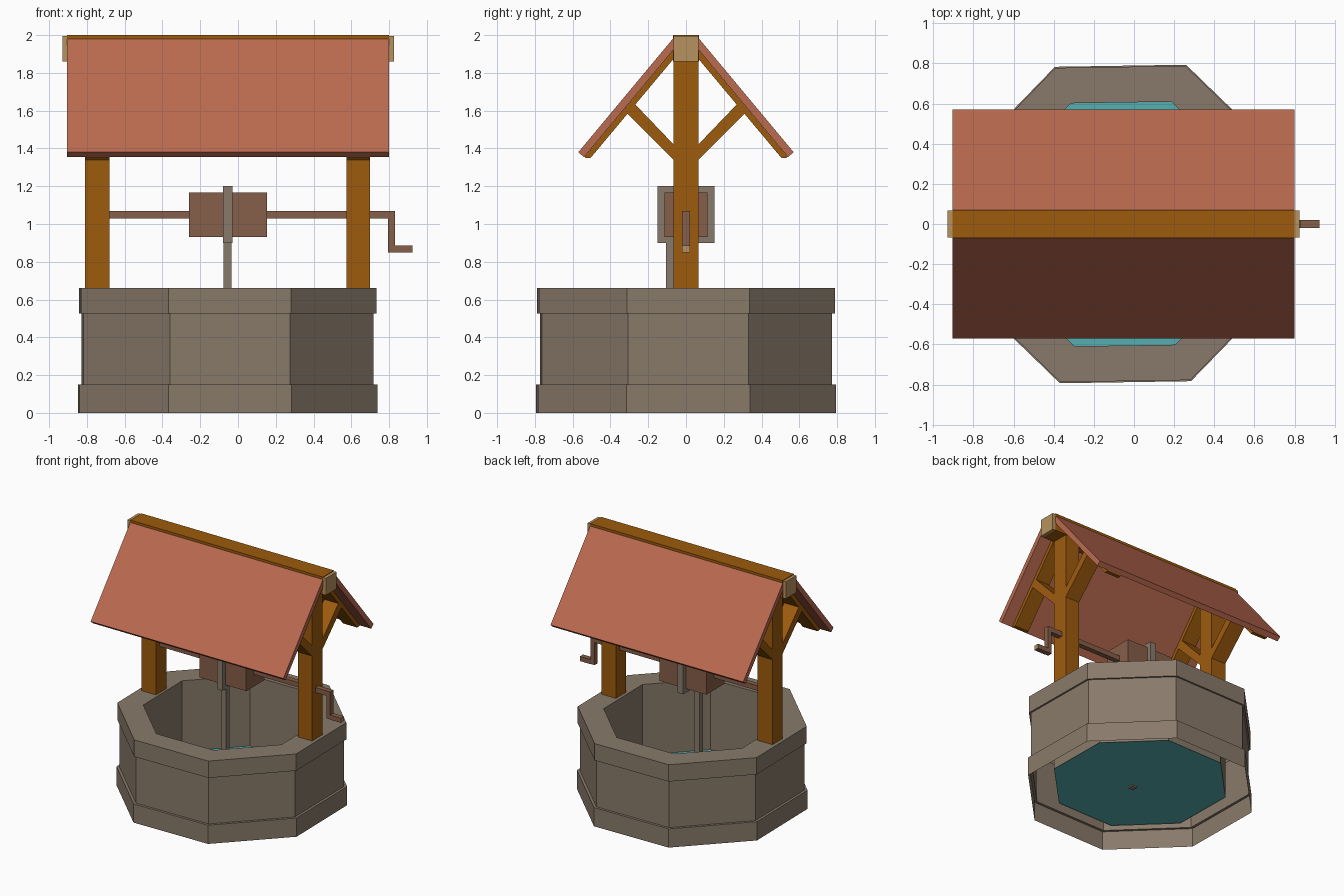
import bpy, bmesh, math

if "Cube" in bpy.data.objects:
    bpy.data.objects.remove(bpy.data.objects["Cube"])


def material(name, rgb):
    m = bpy.data.materials.new(name)
    m.diffuse_color = (*rgb, 1)
    m.use_nodes = True
    m.node_tree.nodes["Principled BSDF"].inputs["Base Color"].default_value = m.diffuse_color
    return m


STONE = material("grey_brown_stone", (0.25, 0.195, 0.145))
TILE = material("terracotta", (0.50, 0.145, 0.08))
WOOD = material("orange_wood", (0.34, 0.105, 0.004))
DARK = material("brown_wood", (0.24, 0.113, 0.065))
TAN = material("pale_end_grain", (0.47, 0.29, 0.11))
WATER = material("teal_water", (0.095, 0.43, 0.445))

CX = -0.055                       # centre of the well ring
TURN = math.radians(22.5 + 0.9)   # octagon is turned very slightly


def make(name, verts, faces, mat, fix=True):
    me = bpy.data.meshes.new(name)
    me.from_pydata(verts, [], faces)
    if fix:
        bm = bmesh.new()
        bm.from_mesh(me)
        bmesh.ops.recalc_face_normals(bm, faces=bm.faces)
        bm.to_mesh(me)
        bm.free()
    me.materials.append(mat)
    ob = bpy.data.objects.new(name, me)
    bpy.context.collection.objects.link(ob)
    return ob


def prism(name, x0, x1, poly, mat):
    """Extrude a (y, z) outline along x."""
    n = len(poly)
    verts = [(x, y, z) for x in (x0, x1) for y, z in poly]
    faces = [tuple(range(n)), tuple(range(n, 2 * n))]
    faces += [(i, (i + 1) % n, n + (i + 1) % n, n + i) for i in range(n)]
    return make(name, verts, faces, mat)


def box(name, x, y, z, mat):
    return prism(name, x[0], x[1],
                 [(y[0], z[0]), (y[1], z[0]), (y[1], z[1]), (y[0], z[1])], mat)


def ring(r, z):
    return [(CX + r * math.cos(TURN + k * math.pi / 4),
             r * math.sin(TURN + k * math.pi / 4), z) for k in range(8)]


# Stone wall: stepped octagonal shell, open underneath
profile = [(0.853, 0), (0.853, 0.15), (0.832, 0.15), (0.832, 0.525),
           (0.847, 0.525), (0.847, 0.66), (0.655, 0.66), (0.655, 0.09)]
verts = [v for r, z in profile for v in ring(r, z)]
faces = [(8 * j + k, 8 * j + (k + 1) % 8, 8 * j + 8 + (k + 1) % 8, 8 * j + 8 + k)
         for j in range(len(profile) - 1) for k in range(8)]
make("stone_wall", verts, faces, STONE, fix=False)

# Water surface
make("water", ring(0.655, 0.095), [tuple(range(8))], WATER, fix=False)

# Posts, rafters and braces on both ends
for side, x0, x1 in (("left", -0.81, -0.68), ("right", 0.575, 0.70)):
    box(side + "_post", (x0, x1), (-0.065, 0.065), (0.655, 1.88), WOOD)
    for face, s in (("front", -1), ("back", 1)):
        prism(f"{side}_{face}_rafter", x0, x1,
              [(s * y, z) for y, z in ((0.04, 1.954), (0.537, 1.357), (0.532, 1.35),
                                       (0.505, 1.35), (0.015, 1.935))], WOOD)
        prism(f"{side}_{face}_brace", x0, x1,
              [(s * y, z) for y, z in ((0.05, 1.325), (0.325, 1.60),
                                       (0.285, 1.65), (0.05, 1.405))], WOOD)

# Roof slopes
for face, s in (("front", -1), ("back", 1)):
    prism(face + "_roof", -0.905, 0.80,
          [(s * y, z) for y, z in ((0.07, 1.98), (0.57, 1.38),
                                   (0.54, 1.354), (0.04, 1.954))], TILE)

# Ridge beam with pale ends
box("ridge_beam", (-0.905, 0.80), (-0.07, 0.07), (1.86, 2.0), WOOD)
box("ridge_end_left", (-0.93, -0.905), (-0.067, 0.067), (1.86, 1.995), TAN)
box("ridge_end_right", (0.80, 0.825), (-0.067, 0.067), (1.86, 1.995), TAN)

# Windlass: axle, crank, handle and drum
box("axle", (-0.69, 0.83), (-0.02, 0.02), (1.03, 1.07), DARK)
box("crank_arm", (0.795, 0.83), (-0.02, 0.02), (0.85, 1.03), DARK)
handle = box("crank_handle", (0.83, 0.925), (-0.02, 0.02), (0.848, 0.885), DARK)
handle.data.materials.append(TAN)
for p in handle.data.polygons:
    if p.normal.x > 0.9:
        p.material_index = 1
box("drum", (-0.26, 0.153), (-0.115, 0.115), (0.932, 1.166), DARK)

# Rope coil and hanging rope
box("rope_coil", (-0.08, -0.03), (-0.152, 0.15), (0.90, 1.20), STONE)
box("hanging_rope", (-0.078, -0.034), (-0.105, -0.06), (0.085, 0.92), STONE)
